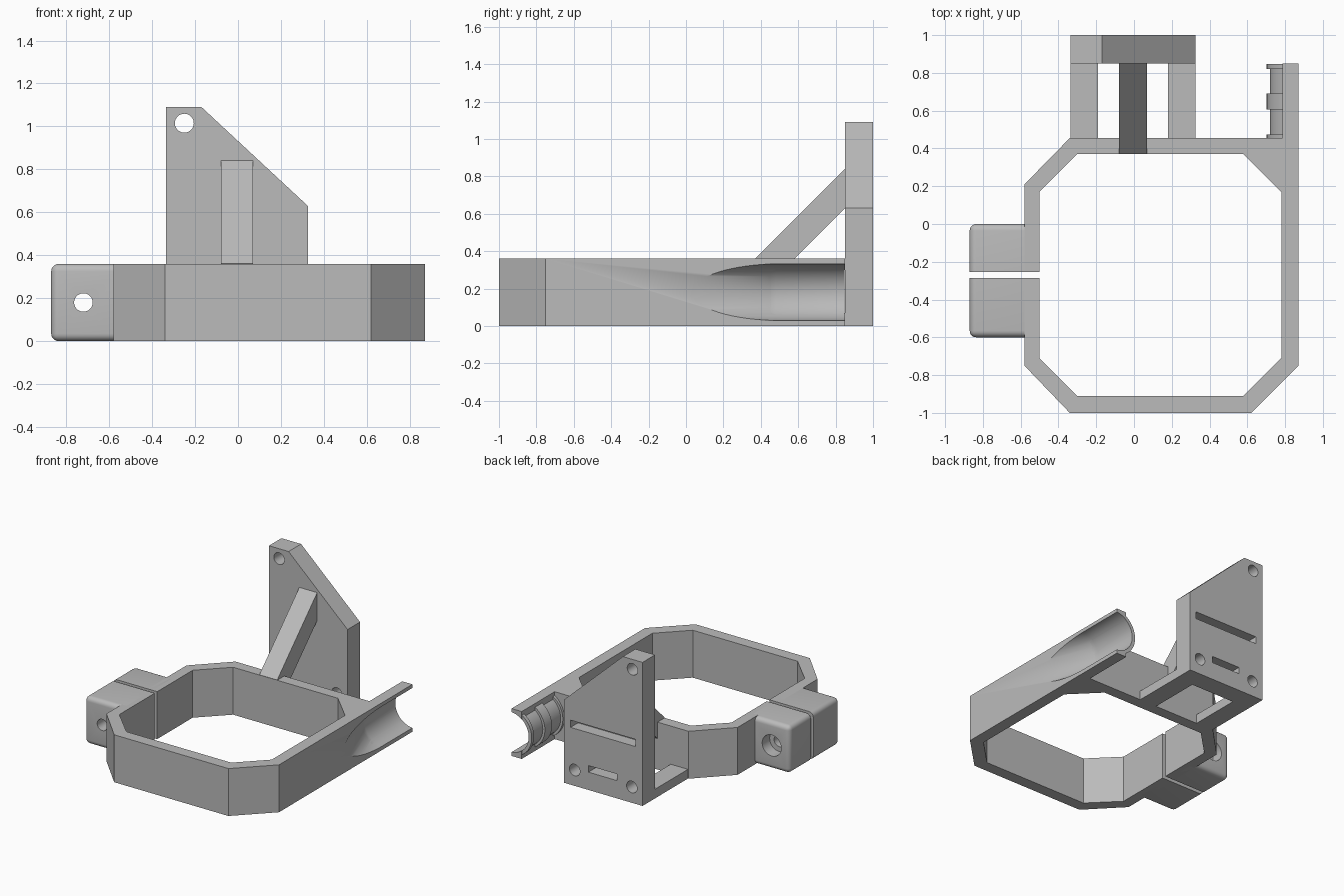
import bpy, bmesh
from math import pi
from mathutils import Matrix, Vector

cube = bpy.data.objects.get("Cube")
if cube:
    bpy.data.objects.remove(cube)

grey = bpy.data.materials.new("plain grey")
grey.use_nodes = True
grey.diffuse_color = (0.5, 0.5, 0.5, 1)
bsdf = next(n for n in grey.node_tree.nodes if n.type == 'BSDF_PRINCIPLED')
bsdf.inputs["Base Color"].default_value = (0.5, 0.5, 0.5, 1)


def finish(name, bm):
    bmesh.ops.recalc_face_normals(bm, faces=bm.faces)
    mesh = bpy.data.meshes.new(name)
    bm.to_mesh(mesh)
    bm.free()
    mesh.materials.append(grey)
    obj = bpy.data.objects.new(name, mesh)
    bpy.context.scene.collection.objects.link(obj)
    return obj


def prism(name, points, offset):
    """Extrude a flat outline given as 3D points."""
    bm = bmesh.new()
    face = bm.faces.new([bm.verts.new(p) for p in points])
    new = bmesh.ops.extrude_face_region(bm, geom=[face])["geom"]
    bmesh.ops.translate(bm, vec=offset, verts=[v for v in new if isinstance(v, bmesh.types.BMVert)])
    return finish(name, bm)


def box(name, x0, x1, y0, y1, z0, z1):
    return prism(name, [(x0, y0, z0), (x1, y0, z0), (x1, y1, z0), (x0, y1, z0)], (0, 0, z1 - z0))


def rod(name, x, z, r, y0, y1, sides=48):
    """Cylinder lying along y."""
    bm = bmesh.new()
    place = Matrix.Translation((x, (y0 + y1) / 2, z)) @ Matrix.Rotation(pi / 2, 4, 'X')
    bmesh.ops.create_cone(bm, cap_ends=True, segments=sides, radius1=r, radius2=r,
                          depth=y1 - y0, matrix=place)
    return finish(name, bm)


def boolean(obj, tool, operation='DIFFERENCE'):
    mod = obj.modifiers.new("cut", 'BOOLEAN')
    mod.operation = operation
    mod.solver = 'EXACT'
    mod.object = tool
    bpy.context.view_layer.update()
    result = bpy.data.meshes.new_from_object(obj.evaluated_get(bpy.context.evaluated_depsgraph_get()))
    obj.modifiers.clear()
    obj.data = result
    bpy.data.objects.remove(tool)


def smooth(obj):
    bpy.ops.object.select_all(action='DESELECT')
    obj.select_set(True)
    bpy.context.view_layer.objects.active = obj
    bpy.ops.object.shade_smooth_by_angle(angle=0.6)


H = 0.36
AXIS_X, AXIS_Z, BORE = 0.88, 0.181, 0.152


def bore_cutter():
    """Straight bore that slants out through the side wall."""
    bm = bmesh.new()
    place = Matrix.Translation((AXIS_X, 0.7, AXIS_Z)) @ Matrix.Rotation(pi / 2, 4, 'X')
    bmesh.ops.create_cone(bm, cap_ends=True, segments=64, radius1=BORE, radius2=BORE,
                          depth=0.44, matrix=place)
    end = min(bm.faces, key=lambda f: f.calc_center_median().y)
    new = bmesh.ops.extrude_face_region(bm, geom=[end])["geom"]
    bmesh.ops.delete(bm, geom=[end], context='FACES_ONLY')
    bmesh.ops.translate(bm, vec=(0.222, -0.7, 0),
                        verts=[v for v in new if isinstance(v, bmesh.types.BMVert)])
    return finish("bore_cutter", bm)


# Split clamp ring with the side wall running on to the back
outer = [(-.58, -.285), (-.58, -.75), (-.34, -1), (.62, -1), (.87, -.75), (.87, .85),
         (.785, .85), (.785, .455), (-.34, .455), (-.58, .21), (-.58, -.255)]
inner = [(-.5, -.255), (-.5, .17), (-.3, .37), (.58, .37), (.78, .17),
         (.78, -.71), (.58, -.91), (-.3, -.91), (-.5, -.71), (-.5, -.285)]
ring = prism("clamp_ring", [(x, y, 0) for x, y in outer + inner], (0, 0, H))
boolean(ring, bore_cutter())
smooth(ring)

# Ribbed half sleeve behind the side wall
sleeve = rod("half_sleeve", AXIS_X, AXIS_Z, 0.16, 0.44, 0.848, 64)
for y0, y1 in ((0.44, 0.475), (0.605, 0.69), (0.82, 0.848)):
    boolean(sleeve, rod("rib", AXIS_X, AXIS_Z, 0.178, y0, y1, 64), 'UNION')
boolean(sleeve, box("trim", 0.865, 1.2, 0, 1.2, -0.2, 0.6))
boolean(sleeve, bore_cutter())
smooth(sleeve)

# Clamp lugs, rounded on the outside, with a bolt hole
for name, slit, far in (("rear_clamp_lug", -0.255, 0.0), ("front_clamp_lug", -0.285, -0.6)):
    lug = box(name, -0.87, -0.54, min(slit, far), max(slit, far), 0, H)
    bm = bmesh.new()
    bm.from_mesh(lug.data)
    edges = []
    for e in bm.edges:
        mid = (e.verts[0].co + e.verts[1].co) / 2
        if abs(mid.y - slit) > 0.01 and mid.x < -0.55:
            edges.append(e)
    bmesh.ops.bevel(bm, geom=edges, offset=0.035, segments=5, profile=0.5, affect='EDGES')
    bm.to_mesh(lug.data)
    bm.free()
    boolean(lug, rod("bolt_hole", -0.72, 0.18, 0.043, -0.8, 0.2))
    if far > slit:
        boolean(lug, rod("bolt_head_recess", -0.72, 0.18, 0.08, -0.09, 0.1))
    smooth(lug)

# Upright mounting plate with screw holes and blind slots
plate = prism("mounting_plate", [(x, 0.85, z) for x, z in (
    (-.335, 0), (.325, 0), (.325, .63), (-.17, 1.09), (-.335, 1.09))], (0, 0.15, 0))
for x, z in ((-0.25, 1.015), (-0.245, 0.12), (0.235, 0.12)):
    boolean(plate, rod("screw_hole", x, z, 0.044, 0.7, 1.2))
boolean(plate, box("long_slot", -0.275, 0.27, 0.91, 1.1, 0.435, 0.49))
boolean(plate, box("short_slot", -0.12, 0.12, 0.91, 1.1, 0.135, 0.185))
smooth(plate)

# Low arms joining plate and ring
box("right_arm", -0.335, -0.19, 0.45, 0.855, 0, 0.07)
box("left_arm", 0.18, 0.325, 0.45, 0.855, 0, 0.07)

# Diagonal brace
prism("diagonal_brace", [(-0.08, y, z) for y, z in (
    (.37, .362), (.855, .847), (.855, .635), (.45, .23), (.41, .3))], (0.15, 0, 0))
